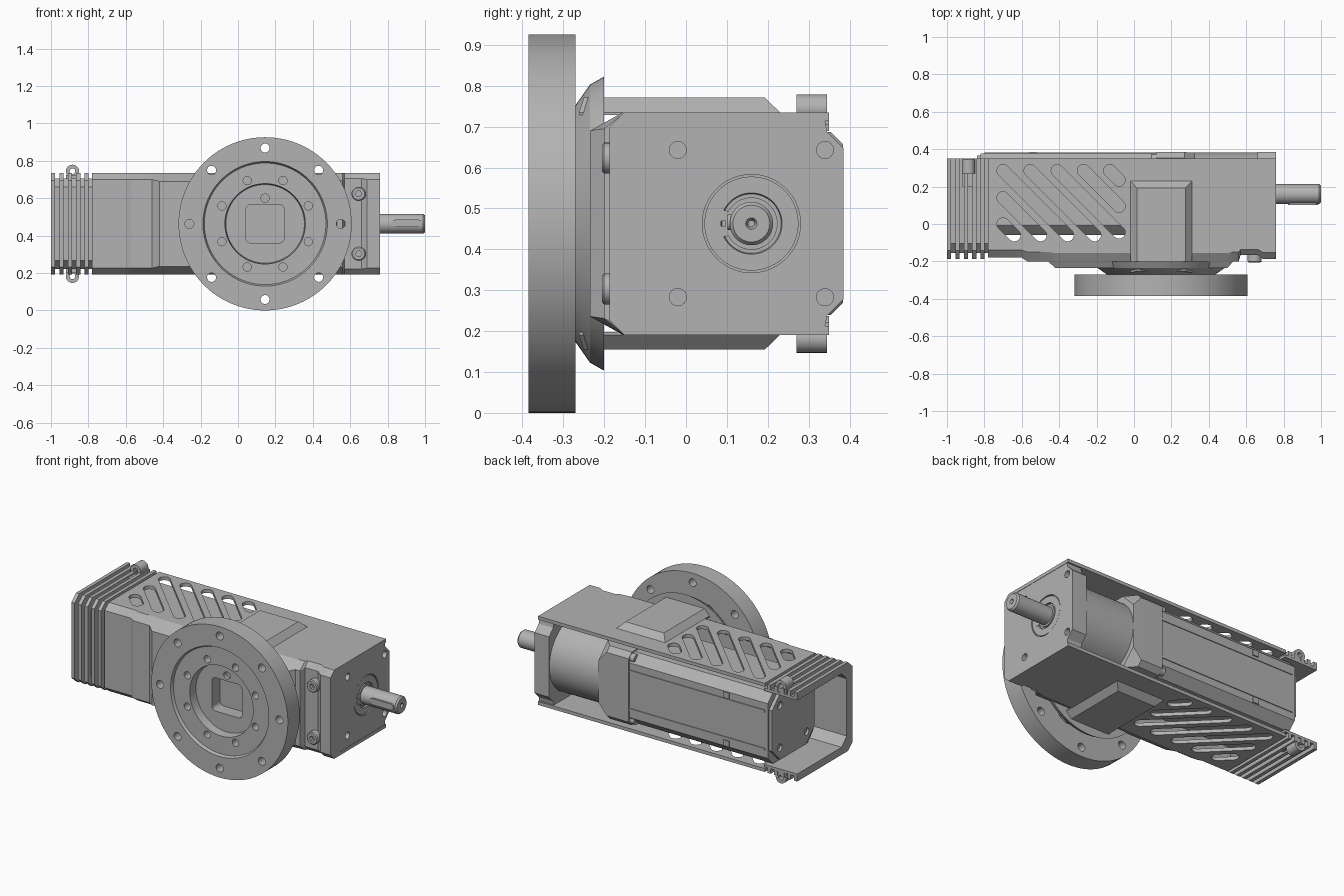
import bpy, bmesh, math

old = bpy.data.objects.get("Cube")
if old:
    bpy.data.objects.remove(old)

mat = bpy.data.materials.new("machined_grey")
mat.use_nodes = True
GREY = (0.45, 0.45, 0.45, 1)
mat.diffuse_color = GREY
mat.node_tree.nodes["Principled BSDF"].inputs["Base Color"].default_value = GREY

ZC = 0.463          # height of both shaft axes
YM = 0.16           # depth of the motor axis
XF = 0.145          # sideways position of the output flange
parts = []


def place(axis, t, u, v):
    return {"x": (t, u, v), "y": (u, t, v), "z": (u, v, t)}[axis]


def loft(name, axis, rings):
    """Skin a list of (position, 2D outline) along an axis, with end caps."""
    bm = bmesh.new()
    add_loft(bm, axis, rings)
    return finish(name, bm)


def add_loft(bm, axis, rings):
    loops = [[bm.verts.new(place(axis, t, u, v)) for u, v in pts] for t, pts in rings]
    n = len(loops[0])
    faces = [bm.faces.new(loops[0][::-1]), bm.faces.new(loops[-1])]
    for a, b in zip(loops, loops[1:]):
        for i in range(n):
            j = (i + 1) % n
            faces.append(bm.faces.new((a[i], a[j], b[j], b[i])))
    bmesh.ops.recalc_face_normals(bm, faces=faces)


def finish(name, bm):
    mesh = bpy.data.meshes.new(name)
    bm.to_mesh(mesh)
    bm.free()
    mesh.materials.append(mat)
    ob = bpy.data.objects.new(name, mesh)
    bpy.context.scene.collection.objects.link(ob)
    parts.append(ob)
    return ob


def prism(name, axis, pts, a, b):
    return loft(name, axis, [(a, pts), (b, pts)])


def circle(r, u, v, n=64):
    return [(u + r * math.cos(2 * math.pi * i / n), v + r * math.sin(2 * math.pi * i / n))
            for i in range(n)]


def rect(u0, u1, v0, v1, c=0.0):
    if not c:
        return [(u0, v0), (u1, v0), (u1, v1), (u0, v1)]
    return [(u0 + c, v0), (u1 - c, v0), (u1, v0 + c), (u1, v1 - c),
            (u1 - c, v1), (u0 + c, v1), (u0, v1 - c), (u0, v0 + c)]


def square(h, c, u=YM, v=ZC):
    return rect(u - h, u + h, v - h, v + h, c)


def rounded(u, v, hu, hv, r, n=6):
    pts = []
    for k, (sx, sy) in enumerate(((1, 1), (-1, 1), (-1, -1), (1, -1))):
        for i in range(n + 1):
            a = math.pi / 2 * (k + i / n)
            pts.append((u + sx * (hu - r) + r * math.cos(a), v + sy * (hv - r) + r * math.sin(a)))
    return pts


def turned(name, axis, u, v, profile, n=64):
    return loft(name, axis, [(t, circle(r, u, v, n)) for t, r in profile])


def cut(ob, cutters):
    """Subtract a group of (axis, outline, start, end) prisms."""
    bm = bmesh.new()
    for axis, pts, a, b in cutters:
        add_loft(bm, axis, [(a, pts), (b, pts)])
    tool = finish("cutter", bm)
    parts.remove(tool)
    tool.hide_render = True
    mod = ob.modifiers.new("cut", "BOOLEAN")
    mod.operation, mod.solver, mod.object = "DIFFERENCE", "EXACT", tool
    bpy.context.view_layer.objects.active = ob
    bpy.ops.object.modifier_apply(modifier=mod.name)
    bpy.data.objects.remove(tool)


def channel(front, half, dy, dz, inner, ihalf, ic=0.05, back=0.35):
    """C-shaped section of the housing, open at the back."""
    side = [(back, half), (front + dy, half), (front, half - dz)]
    core = [(inner, ihalf - ic), (inner + ic, ihalf), (back, ihalf)]
    pts = side + [(y, -z) for y, z in side[::-1]] + [(y, -z) for y, z in core[::-1]] + core
    return [(y, ZC + z) for y, z in pts]


# Housing: channel section with a thicker belly behind the flange
stations = [(-0.78, -0.18, 0.04, 0.035), (-0.6, -0.18, 0.04, 0.035), (-0.57, -0.2, 0.05, 0.035),
            (-0.46, -0.2, 0.05, 0.035), (-0.42, -0.235, 0.08, 0.045), (0.5, -0.235, 0.08, 0.045),
            (0.53, -0.2, 0.05, 0.04), (0.56, -0.2, 0.05, 0.04), (0.57, -0.165, 0.03, 0.03),
            (0.66, -0.165, 0.03, 0.03), (0.69, -0.187, 0.035, 0.035), (0.76, -0.187, 0.035, 0.035)]
housing = loft("housing", "x", [(x, channel(f, 0.272, dy, dz, -0.115, 0.251, 0.015))
                                for x, f, dy, dz in stations])

# Diagonal vent slots through both side walls
slots = []
W = 0.033
starts = [(-0.70, 0.0), (-0.70, 0.14), (-0.70, 0.285), (-0.555, 0.285),
          (-0.41, 0.285), (-0.27, 0.285), (-0.13, 0.285)]
for x, y in starts:
    run = min(y + 0.06, -0.08 - x)
    pts = [(x + W * math.cos(math.radians(45 + 15 * i)), y + W * math.sin(math.radians(45 + 15 * i)))
           for i in range(13)]
    pts += [(x + run + W * math.cos(math.radians(225 + 15 * i)),
             y - run + W * math.sin(math.radians(225 + 15 * i))) for i in range(13)]
    slots.append(("z", pts, 0, 1))
cut(housing, slots)

# Cooling fins around the open end
prism("fin_core", "x", channel(-0.155, 0.242, 0.05, 0.045, -0.13, 0.226), -0.995, -0.775)
for i in range(5):
    x = -1 + 0.045 * i
    prism("cooling_fin", "x", channel(-0.187, 0.272, 0.045, 0.04, -0.13, 0.226), x, x + 0.022)

# Clamp lugs, side pads and front screw bosses, mirrored top and bottom
for s in (1, -1):
    z = ZC + s * 0.281
    lug = turned("clamp_lug", "y", -0.885, z, [(0.27, 0.035), (0.345, 0.035)], 24)
    cut(lug, [("y", circle(0.015, -0.885, z, 20), 0.2, 0.4)])
    prism("lug_foot", "y", rect(-0.92, -0.85, ZC + s * 0.23, ZC + s * 0.262), 0.2, 0.345)
    loft("side_pad", "z", [(ZC + s * 0.265, rect(-0.02, 0.31, -0.262, 0.23)),
                           (ZC + s * 0.272, rect(-0.02, 0.31, -0.262, 0.23)),
                           (ZC + s * 0.308, rect(0.015, 0.275, -0.25, 0.193))])
    z = ZC + s * 0.16
    boss = turned("screw_boss", "y", 0.645, z, [(-0.16, 0.038), (-0.2, 0.038), (-0.205, 0.032)], 24)
    cut(boss, [("y", circle(0.017, 0.645, z, 6), -0.3, -0.18)])

# Output flange with stepped recess, bolt circles and square socket
flange = turned("output_flange", "y", XF, ZC,
                [(-0.2, 0.36), (-0.235, 0.34), (-0.27, 0.29), (-0.27, 0.463), (-0.385, 0.463),
                 (-0.385, 0.333), (-0.368, 0.325), (-0.368, 0.215), (-0.315, 0.21)], 96)
holes = [("y", rounded(XF, ZC, 0.102, 0.102, 0.025), -0.5, -0.225)]
for i in range(8):
    a = math.pi / 4 * i
    holes.append(("y", circle(0.024, XF + 0.405 * math.cos(a), ZC + 0.405 * math.sin(a), 24), -0.5, -0.25))
    a += math.pi / 8
    holes.append(("y", circle(0.022, XF + 0.25 * math.cos(a), ZC + 0.25 * math.sin(a), 24), -0.5, -0.29))
holes.append(("y", circle(0.022, XF, ZC + 0.137, 24), -0.5, -0.29))
cut(flange, holes)

# End plate carrying the input shaft
half = [(-0.115, 0.251), (0.34, 0.251), (0.345, 0.225), (0.385, 0.185)]
outline = [(y, ZC + z) for y, z in half] + [(y, ZC - z) for y, z in half[::-1]]
plate = prism("end_plate", "x", outline, 0.66, 0.758)
cut(plate, [("x", circle(0.021, YM + a, ZC + b, 24), 0.72, 0.9)
            for a in (-0.18, 0.18) for b in (-0.18, 0.18)] + [("x", circle(0.12, YM, ZC), 0.745, 0.9)])
cover = turned("bearing_cover", "x", YM, ZC, [(0.7, 0.115), (0.755, 0.115), (0.755, 0.075), (0.735, 0.07)])
turned("retaining_ring", "x", YM, ZC, [(0.73, 0.064), (0.755, 0.064)], 48)
for s in (1, -1):
    prism("ring_ear", "x", rounded(YM - 0.072, ZC + s * 0.019, 0.016, 0.013, 0.008), 0.74, 0.757)

# Input shaft with key and centre hole
turned("input_shaft", "x", YM, ZC,
       [(0.6, 0.053), (0.99, 0.053), (1.0, 0.045), (1.0, 0.014), (0.985, 0.008)], 48)
prism("shaft_key", "y", rounded(0.903, ZC + 0.003, 0.08, 0.019, 0.018), YM - 0.058, YM)

# Gearbox barrel, adapter block and motor
turned("gearbox_barrel", "x", YM, ZC, [(0.31, 0.222), (0.68, 0.222)])
loft("adapter_block", "x", [(0.12, square(0.224, 0.03)), (0.27, square(0.224, 0.03)),
                            (0.325, square(0.222, 0.09))])
loft("motor_body", "x", [(-0.82, square(0.218, 0.05)), (0.13, square(0.218, 0.05))])
end_cap = loft("motor_end_cap", "x", [(-0.84, square(0.205, 0.08)), (-0.815, square(0.205, 0.08))])
cut(end_cap, [("x", circle(0.022, YM + a, ZC + b, 20), -0.9, -0.825)
              for a in (-0.13, 0.13) for b in (-0.13, 0.13)])
for s in (1, -1):
    prism("motor_clip", "y", rect(-0.56, -0.52, ZC + s * 0.13, ZC + s * 0.165), 0.36, 0.385)
    prism("motor_rail", "x", rect(0.37, 0.383, ZC + s * 0.11, ZC + s * 0.125), -0.8, 0.12)
    for y in (YM - 0.19, YM + 0.19):
        turned("adapter_screw", "x", y, ZC + s * 0.19, [(0.09, 0.025), (0.13, 0.025)], 16)

# Smooth the round faces and keep the machined edges crisp
bpy.ops.object.select_all(action="DESELECT")
for ob in parts:
    ob.select_set(True)
bpy.context.view_layer.objects.active = parts[0]
bpy.ops.object.shade_smooth_by_angle(angle=math.radians(25))
